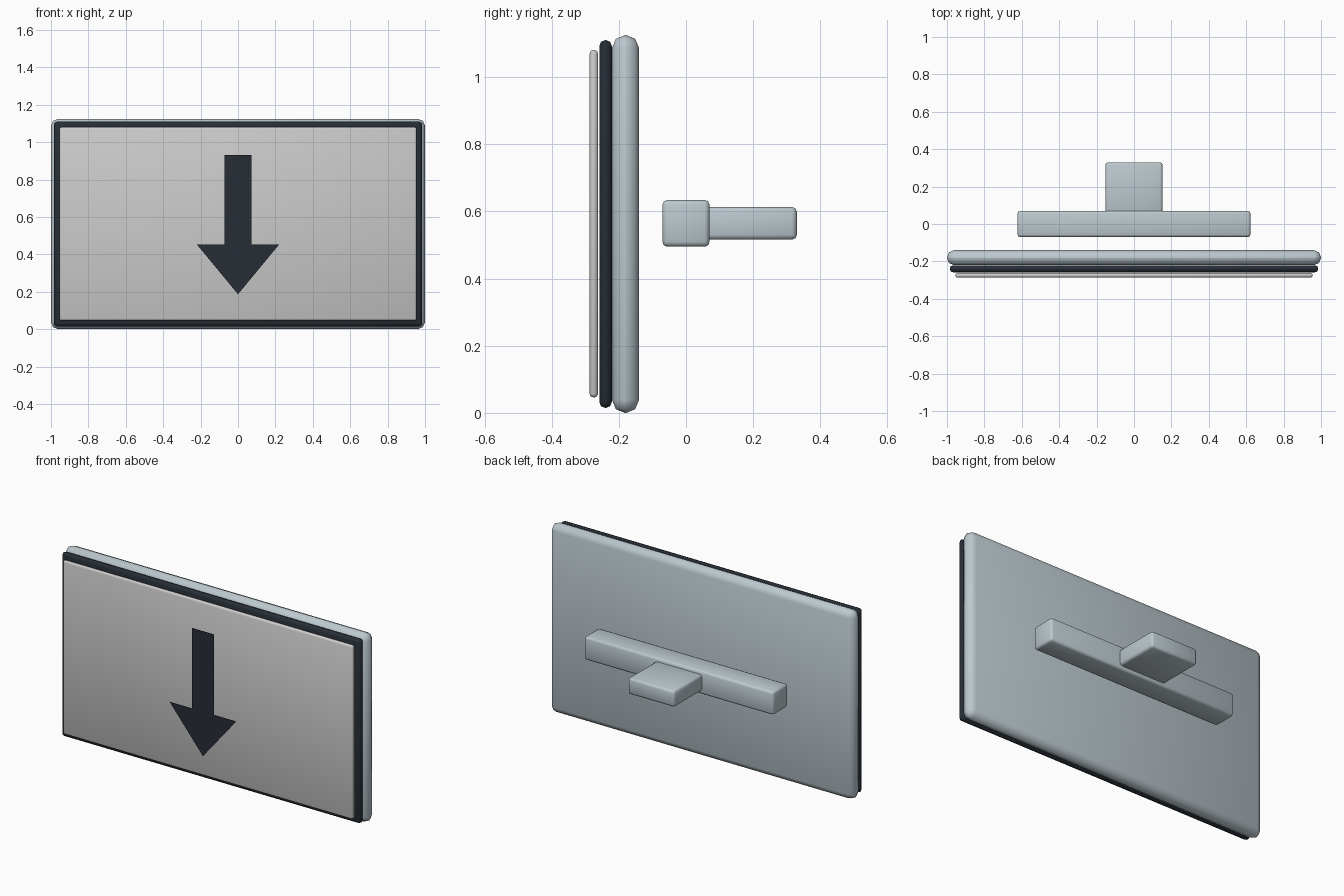
import bpy, bmesh, math

if "Cube" in bpy.data.objects:
    bpy.data.objects.remove(bpy.data.objects["Cube"])


def material(name, rgb):
    m = bpy.data.materials.new(name)
    m.diffuse_color = (*rgb, 1)
    m.use_nodes = True
    m.node_tree.nodes["Principled BSDF"].inputs["Base Color"].default_value = m.diffuse_color
    return m


steel = material("steel", (0.50, 0.58, 0.62))
black = material("black", (0.02, 0.027, 0.037))


def rounded_box(name, x, y, z, bevel, segments, mat=None):
    """Bevelled box from (min, max) ranges; x is the half width."""
    bpy.ops.mesh.primitive_cube_add(size=1, location=(0, sum(y) / 2, sum(z) / 2))
    ob = bpy.context.object
    ob.name = name
    ob.scale = (2 * x, y[1] - y[0], z[1] - z[0])
    bpy.ops.object.transform_apply(location=False, rotation=False, scale=True)
    mod = ob.modifiers.new("bevel", 'BEVEL')
    mod.width = bevel
    mod.segments = segments
    bpy.ops.object.modifier_apply(modifier=mod.name)
    bpy.ops.object.shade_smooth_by_angle(angle=math.radians(50))
    if mat:
        ob.data.materials.append(mat)
    return ob


# Sign panel: back shell, dark bezel and screen
rounded_box("back_shell", 1.0, (-0.22, -0.14), (0.0, 1.125), 0.038, 2, steel)
rounded_box("bezel", 0.985, (-0.258, -0.221), (0.015, 1.11), 0.017, 2, black)
rounded_box("screen", 0.955, (-0.287, -0.262), (0.046, 1.081), 0.011, 2)

# Mounting bar and rear bracket
rounded_box("mount_bar", 0.623, (-0.07, 0.07), (0.495, 0.634), 0.014, 2, steel)
rounded_box("rear_bracket", 0.153, (0.03, 0.33), (0.516, 0.613), 0.014, 2, steel)

# Flat down arrow floating in front of the screen
half = [(0.072, 0.932), (0.072, 0.453), (0.22, 0.453)]
outline = [(-x, z) for x, z in half] + [(0, 0.187)] + half[::-1]
bm = bmesh.new()
bm.faces.new([bm.verts.new((x, -0.33, z)) for x, z in outline])
mesh = bpy.data.meshes.new("down_arrow")
bm.to_mesh(mesh)
bm.free()
mesh.materials.append(black)
arrow = bpy.data.objects.new("down_arrow", mesh)
bpy.context.collection.objects.link(arrow)
